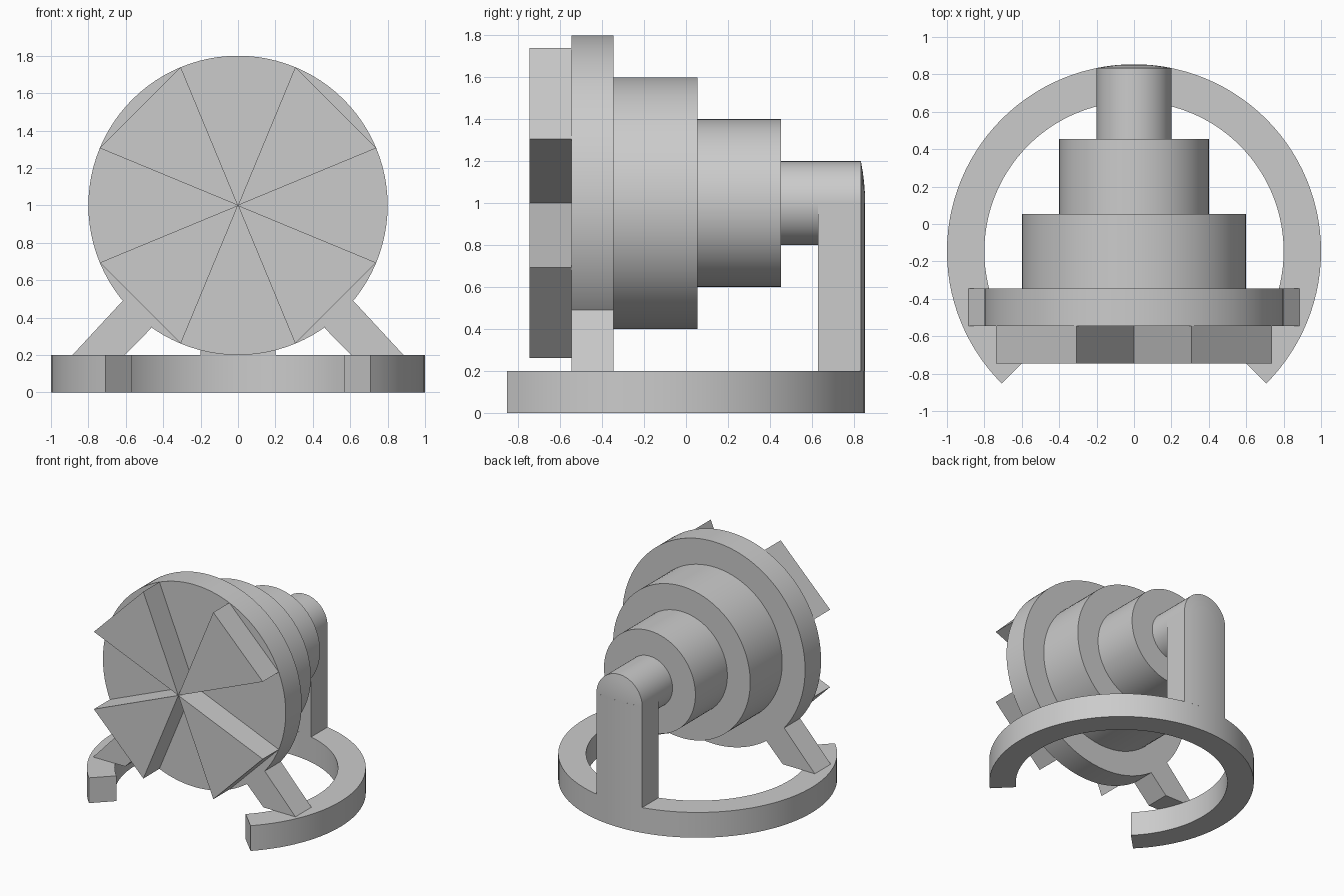
import bpy, bmesh
from math import sin, cos, pi, radians, sqrt

if "Cube" in bpy.data.objects:
    bpy.data.objects.remove(bpy.data.objects["Cube"])

Y0 = -0.146   # centre of the base ring
AXIS_Z = 1.0  # height of the rotor axis


def finish(name, bm):
    bmesh.ops.remove_doubles(bm, verts=bm.verts, dist=1e-5)
    bmesh.ops.recalc_face_normals(bm, faces=bm.faces)
    mesh = bpy.data.meshes.new(name)
    bm.to_mesh(mesh)
    bm.free()
    obj = bpy.data.objects.new(name, mesh)
    bpy.context.collection.objects.link(obj)
    bpy.ops.object.select_all(action='DESELECT')
    obj.select_set(True)
    bpy.context.view_layer.objects.active = obj
    bpy.ops.object.shade_smooth_by_angle(angle=radians(30))
    return obj


def prism(name, outline, offset):
    """Extrude a closed 3D outline along offset."""
    bm = bmesh.new()
    face = bm.faces.new([bm.verts.new(p) for p in outline])
    ext = bmesh.ops.extrude_face_region(bm, geom=[face], use_keep_orig=True)
    verts = [g for g in ext['geom'] if isinstance(g, bmesh.types.BMVert)]
    bmesh.ops.translate(bm, verts=verts, vec=offset)
    return finish(name, bm)


def spin(name, profile, cent, axis, angle, steps, full):
    """Sweep a profile around an axis."""
    bm = bmesh.new()
    vs = [bm.verts.new(p) for p in profile]
    if full:
        geom = vs + [bm.edges.new(e) for e in zip(vs, vs[1:])]
    else:
        f = bm.faces.new(vs)
        geom = [f] + list(f.edges) + vs
    ret = bmesh.ops.spin(bm, geom=geom, cent=cent, axis=axis,
                         angle=angle, steps=steps)
    return finish(name, bm)


# Base: three-quarter ring, open at the front
c, s = cos(-pi / 4), sin(-pi / 4)
section = [(r * c, Y0 + r * s, z)
           for r, z in ((0.8, 0), (1, 0), (1, 0.2), (0.8, 0.2))]
spin("base_ring", section, (0, Y0, 0), (0, 0, 1), 1.5 * pi, 84, False)

# Stepped rotor with a domed pin end, turned around the y axis
profile = [(0, -0.4), (0.8, -0.4), (0.8, -0.2), (0.6, -0.2), (0.6, 0.2),
           (0.4, 0.2), (0.4, 0.6), (0.2, 0.6)]
profile += [(r, sqrt(1 - r * r)) for r in (0.2, 0.15, 0.1, 0.05, 0)]
spin("stepped_rotor", [(r, Y0 + y, AXIS_Z) for r, y in profile],
     (0, 0, AXIS_Z), (0, 1, 0), 2 * pi, 96, True)

# Four wedge blades on the front disc
for i in range(4):
    a = pi / 8 + i * pi / 2
    tri = [(0, Y0 - 0.6, AXIS_Z)]
    tri += [(0.8 * cos(t), Y0 - 0.6, AXIS_Z + 0.8 * sin(t))
            for t in (a, a + pi / 4)]
    prism(f"wedge_blade_{i + 1}", tri, (0, 0.2, 0))

# Rear post, following the curve of the ring
xs = [-0.2 + 0.4 * i / 10 for i in range(11)]
foot = [(x, Y0 + sqrt(1 - x * x), 0.2) for x in xs]
foot += [(x, Y0 + sqrt(0.64 - x * x), 0.2) for x in reversed(xs)]
prism("rear_post", foot, (0, 0, AXIS_Z - 0.2))

# Slanted front struts, mirrored left and right
for side, label in ((-1, "left"), (1, "right")):
    pts = ((0.605, 0.2), (0.885, 0.2), (0.61, 0.495), (0.455, 0.365))
    arc = [(0.8 * sin(radians(d)), AXIS_Z - 0.8 * cos(radians(d)))
           for d in (50.4, 46, 41, 35.2)]
    outline = list(pts[:2]) + arc
    prism(f"{label}_strut", [(side * x, Y0 - 0.4, z) for x, z in outline],
          (0, 0.2, 0))
